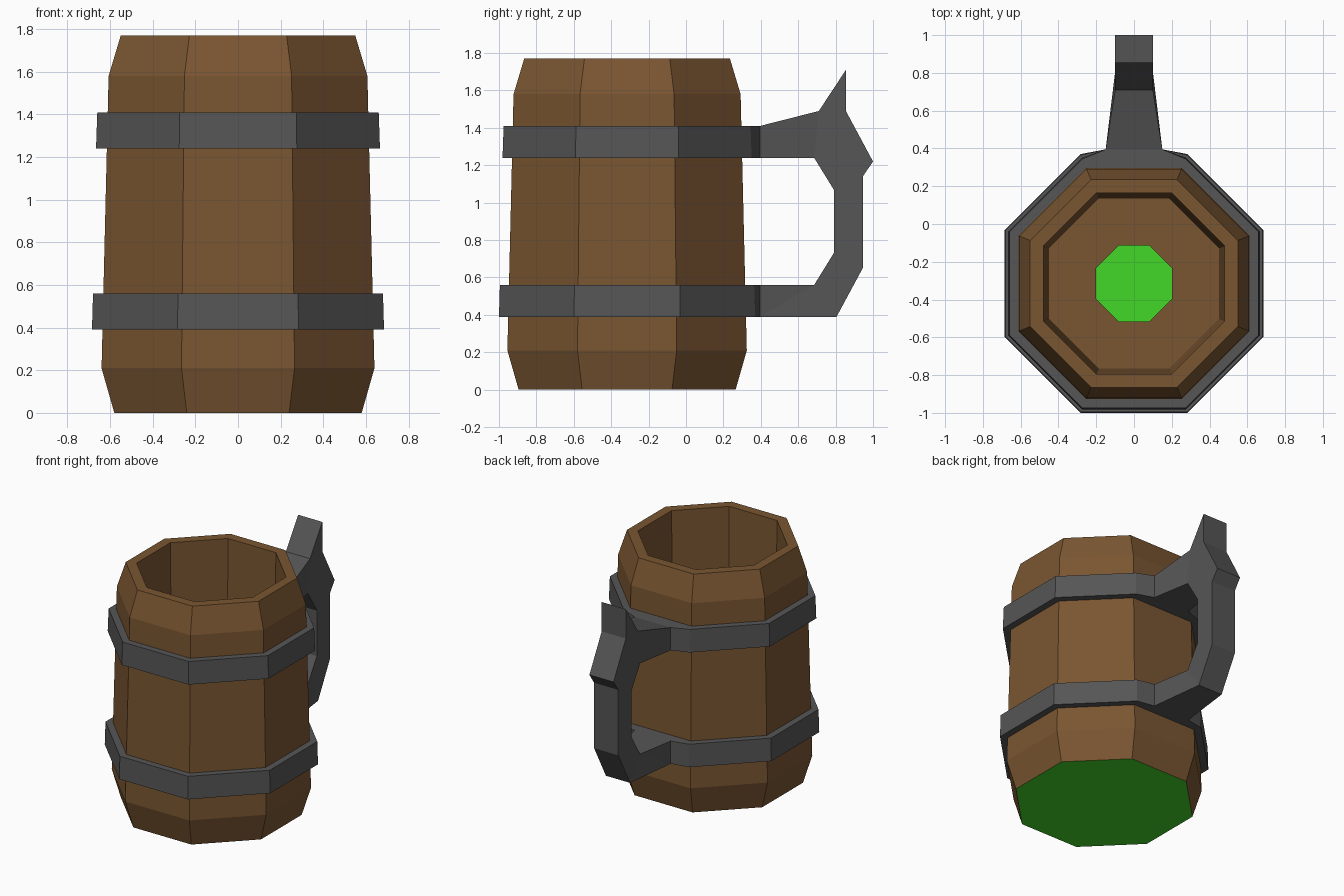
import bpy, bmesh, math

if "Cube" in bpy.data.objects:
    bpy.data.objects.remove(bpy.data.objects["Cube"])

CY = -0.315          # centre of the octagonal barrel
SIDES = 8


def material(name, rgb):
    m = bpy.data.materials.new(name)
    m.diffuse_color = (*rgb, 1)
    m.use_nodes = True
    m.node_tree.nodes["Principled BSDF"].inputs["Base Color"].default_value = m.diffuse_color
    return m


wood = material("brown wood", (0.195, 0.093, 0.031))
iron = material("dark iron", (0.092, 0.092, 0.092))
green = material("bright green", (0.054, 0.68, 0.021))


def finish(name, bm, *mats):
    bmesh.ops.recalc_face_normals(bm, faces=bm.faces)
    me = bpy.data.meshes.new(name)
    bm.to_mesh(me)
    bm.free()
    for m in mats:
        me.materials.append(m)
    ob = bpy.data.objects.new(name, me)
    bpy.context.collection.objects.link(ob)
    return ob


def octagon(bm, apothem, z):
    r = apothem / math.cos(math.pi / SIDES)
    angles = [(i + 0.5) * 2 * math.pi / SIDES for i in range(SIDES)]
    return [bm.verts.new((r * math.cos(a), CY + r * math.sin(a), z)) for a in angles]


def bridge(bm, a, b):
    n = len(a)
    return [bm.faces.new((a[i], a[(i + 1) % n], b[(i + 1) % n], b[i])) for i in range(n)]


# Barrel: outside, rim, inner wall, floor ring and sunken centre
bm = bmesh.new()
profile = [(0.58, 0), (0.64, 0.21), (0.607, 1.58), (0.55, 1.77),
           (0.48, 1.77), (0.45, 0.12), (0.2, 0.12), (0.2, 0.01)]
rings = [octagon(bm, a, z) for a, z in profile]
for lo, hi in zip(rings, rings[1:]):
    bridge(bm, lo, hi)
# underside and sunken centre are green
for ring in (rings[0], rings[-1]):
    bm.faces.new(ring).material_index = 1
finish("barrel", bm, wood, green)


# Iron hoops, each with a wedge at the back where the handle joins
def hoop(name, z0, z1, a0, a1, inner):
    bm = bmesh.new()
    rings = [octagon(bm, a, z) for a, z in
             [(a0, z0), (a1, z1), (inner, z1), (inner, z0)]]
    for i in range(4):
        bridge(bm, rings[i], rings[(i + 1) % 4])
    finish(name, bm, iron)

    bm = bmesh.new()
    ends = []
    for a, z in ((a0, z0), (a1, z1)):
        w = a * math.tan(math.pi / SIDES)
        plan = [(-w, CY + a), (w, CY + a), (0.15, 0.395), (-0.15, 0.395)]
        ends.append([bm.verts.new((x, y, z)) for x, y in plan])
        bm.faces.new(ends[-1])
    bridge(bm, *ends)
    finish(name + "_handle_mount", bm, iron)


hoop("lower_hoop", 0.39, 0.56, 0.685, 0.68, 0.62)
hoop("upper_hoop", 1.24, 1.41, 0.666, 0.66, 0.60)

# Handle: side outline (y, z), wider where it meets the hoops
outline = [(0.395, 1.24), (0.395, 1.41), (0.71, 1.49), (0.855, 1.71), (0.855, 1.49),
           (1.0, 1.22), (0.945, 1.14), (0.945, 0.65), (0.805, 0.39), (0.395, 0.39),
           (0.395, 0.56), (0.685, 0.56), (0.79, 0.73), (0.79, 1.07), (0.685, 1.24)]
bm = bmesh.new()
sides, caps = [], []
for s in (-1, 1):
    vs = [bm.verts.new((s * (0.15 if y < 0.4 else 0.1), y, z)) for y, z in outline]
    for idx in ((0, 1, 2, 14), (8, 9, 10, 11), (2, 3, 4, 5, 6, 7, 8, 11, 12, 13, 14)):
        caps.append(bm.faces.new([vs[i] for i in idx]))
    sides.append(vs)
bridge(bm, *sides)
bmesh.ops.recalc_face_normals(bm, faces=bm.faces)
bmesh.ops.triangulate(bm, faces=caps)
finish("handle", bm, iron)
